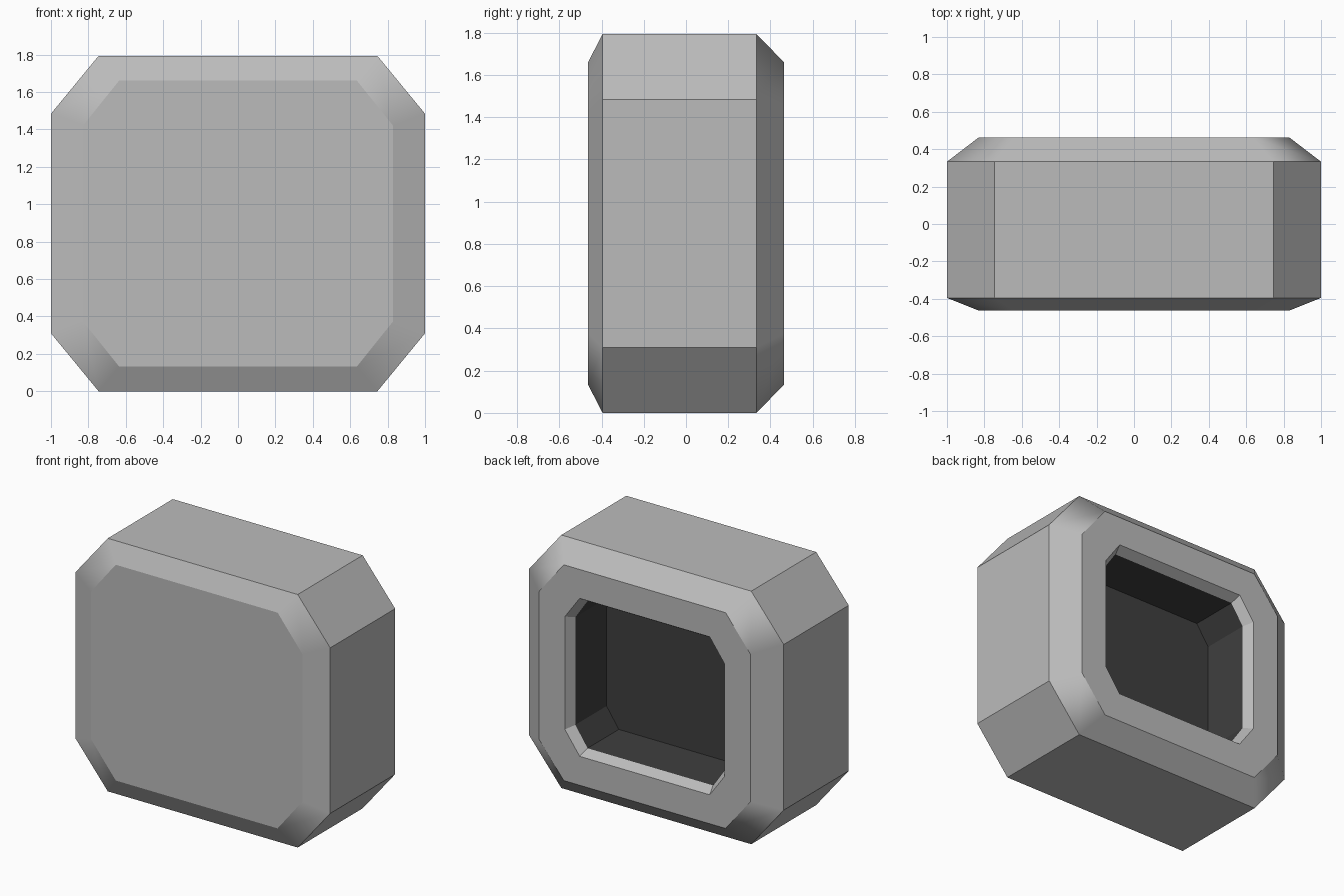
import bpy, bmesh

if "Cube" in bpy.data.objects:
    bpy.data.objects.remove(bpy.data.objects["Cube"], do_unlink=True)

MID = 0.897  # height of the centre line


def material(name, value):
    mat = bpy.data.materials.new(name)
    mat.use_nodes = True
    color = (value, value, value, 1)
    mat.diffuse_color = color
    mat.node_tree.nodes["Principled BSDF"].inputs["Base Color"].default_value = color
    return mat


def octagon(bm, y, w, h, cx, cz):
    """Ring of half width w and half height h, with flats of half length cx and cz."""
    quarter = [(w, cz), (cx, h)]
    pts = quarter + [(-x, z) for x, z in reversed(quarter)]
    pts += [(-x, -z) for x, z in pts]
    return [bm.verts.new((x, y, MID + z)) for x, z in pts]


def loft(name, rings, mat, smooth_bands=(), cap_start=False, cap_end=False):
    bm = bmesh.new()
    loops = [octagon(bm, *r) for r in rings]
    for i, (a, b) in enumerate(zip(loops, loops[1:])):
        for j in range(8):
            k = (j + 1) % 8
            bm.faces.new((a[j], b[j], b[k], a[k]))
    if cap_start:
        bm.faces.new(loops[0])
    if cap_end:
        bm.faces.new(loops[-1][::-1])
    # Keep every edge sharp except the cross edges of the rounded bands
    soft = {frozenset((loops[i][j], loops[i + 1][j])) for i in smooth_bands for j in range(8)}
    for e in bm.edges:
        e.smooth = frozenset(e.verts) in soft
    for f in bm.faces:
        f.smooth = True
    mesh = bpy.data.meshes.new(name)
    bm.to_mesh(mesh)
    bm.free()
    mesh.materials.append(mat)
    obj = bpy.data.objects.new(name, mesh)
    bpy.context.collection.objects.link(obj)
    mod = obj.modifiers.new("Weighted normals", "WEIGHTED_NORMAL")
    mod.weight = 100
    mod.keep_sharp = True
    return obj


grey = material("mid grey", 0.5)
dark = material("dark grey", 0.05)

# Rings run from the front face, around the body, to the inner edge of the lip
face = (0.83, 0.765, 0.635, 0.522)
body = (1.0, 0.897, 0.745, 0.587)
opening = (0.626, 0.56, 0.51, 0.4)
inner = (0.588, 0.522, 0.492, 0.382)
shell = [(-0.463, *face), (-0.395, *body), (0.333, *body),
         (0.463, *face), (0.463, *opening), (0.4, *inner)]
loft("outer_shell", shell, grey, smooth_bands=(0, 2), cap_start=True)

# Recess behind the lip
loft("dark_recess", [(0.4, *inner), (0.05, *inner)], dark, cap_end=True)
